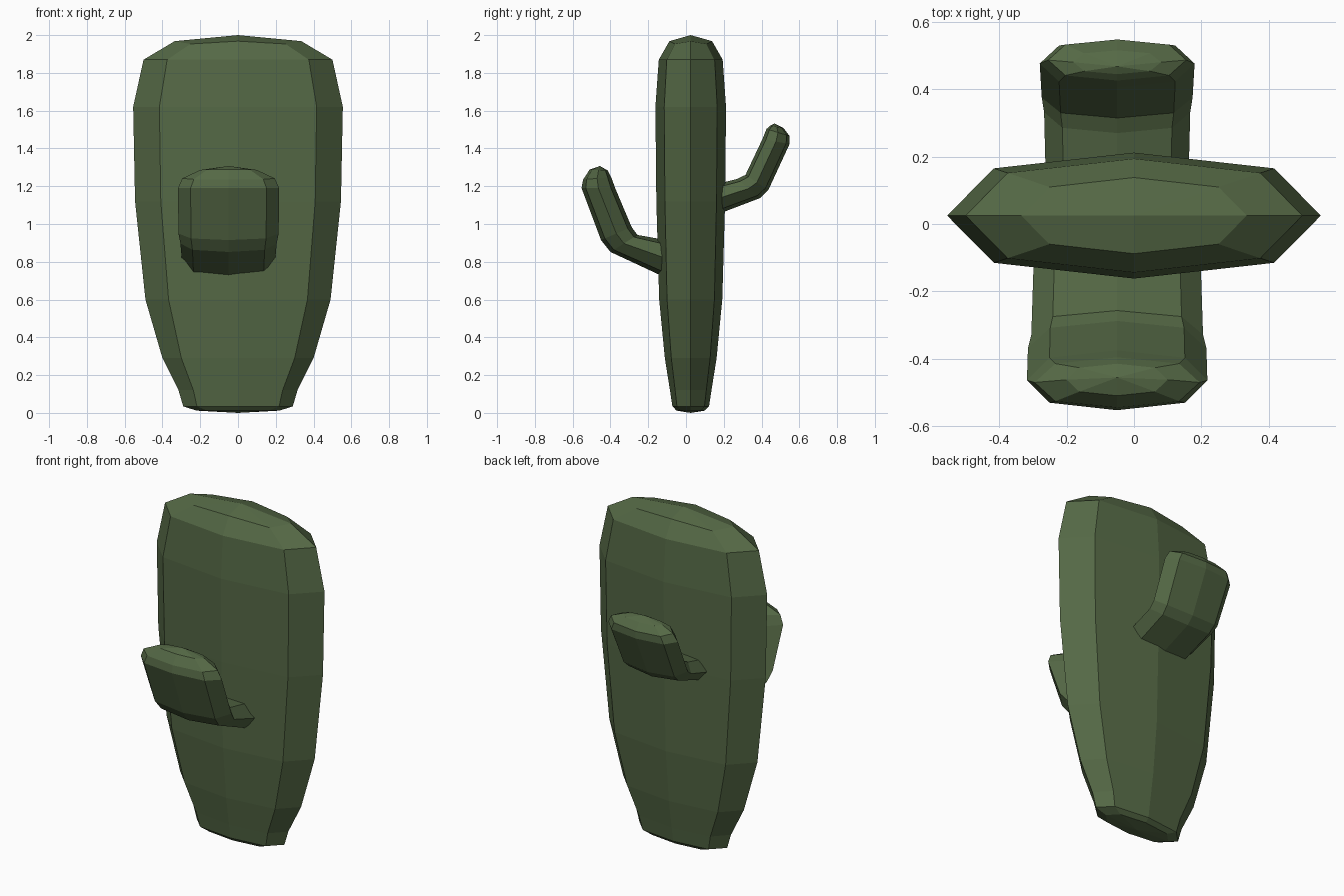
import bpy, bmesh

if "Cube" in bpy.data.objects:
    bpy.data.objects.remove(bpy.data.objects["Cube"])

green = bpy.data.materials.new("cactus_green")
green.diffuse_color = (0.09, 0.14, 0.06, 1)
green.use_nodes = True
green.node_tree.nodes["Principled BSDF"].inputs["Base Color"].default_value = green.diffuse_color

# Flattened eight-sided section: (fraction of half width, fraction of half depth)
SECTION = [(-1, 0), (-.75, -.75), (0, -1), (.75, -.75),
           (1, 0), (.75, .75), (0, 1), (-.75, .75)]


def loft(name, cx, rings, tip, foot=None, drop=0.0):
    """Rings are (near y, near z, far y, far z, half width); drop lowers the last ring's corners."""
    bm = bmesh.new()
    loops = []
    for i, (y0, z0, y1, z1, hw) in enumerate(rings):
        loop = []
        for sx, t in SECTION:
            u = (t + 1) / 2
            z = z0 + (z1 - z0) * u
            if i == len(rings) - 1 and abs(sx) == .75:
                z -= drop
            loop.append(bm.verts.new((cx + sx * hw, y0 + (y1 - y0) * u, z)))
        loops.append(loop)
    for a, b in zip(loops, loops[1:]):
        for k in range(8):
            n = (k + 1) % 8
            bm.faces.new((a[k], a[n], b[n], b[k]))
    # Close the ends with shallow fans
    for loop, point in ((loops[-1], tip), (loops[0], foot)):
        if point is None:
            bm.faces.new(loop)
            continue
        v = bm.verts.new((cx, *point))
        for k in range(8):
            bm.faces.new((loop[k], loop[(k + 1) % 8], v))
    bmesh.ops.recalc_face_normals(bm, faces=bm.faces)
    mesh = bpy.data.meshes.new(name)
    bm.to_mesh(mesh)
    bm.free()
    mesh.materials.append(green)
    obj = bpy.data.objects.new(name, mesh)
    bpy.context.collection.objects.link(obj)
    return obj


# Trunk: (z, half width, half depth)
levels = [(.012, .22, .075), (.035, .29, .097), (.12, .315, .11), (.29, .40, .137),
          (.60, .49, .167), (1.12, .545, .182), (1.62, .555, .187),
          (1.87, .50, .169), (1.968, .335, .113)]
YC = 0.025
loft("trunk", 0, [(YC - d, z, YC + d, z, w) for z, w, d in levels],
     (YC, 2.0), (YC, 0.0), drop=0.015)

# Front arm, bending upward
loft("front_arm", -0.05, [
    (-.02, .675, -.02, .90, .245),
    (-.40, .852, -.257, .942, .255),
    (-.45, .915, -.288, .984, .265),
    (-.553, 1.19, -.375, 1.19, .268),
    (-.545, 1.235, -.396, 1.248, .245),
    (-.51, 1.288, -.415, 1.284, .15)], (-.456, 1.307))

# Back arm, set higher and slightly smaller
loft("back_arm", -0.05, [
    (.05, 1.007, .05, 1.185, .21),
    (.394, 1.138, .27, 1.238, .217),
    (.436, 1.18, .315, 1.26, .224),
    (.548, 1.423, .405, 1.45, .23),
    (.548, 1.466, .426, 1.503, .205),
    (.516, 1.508, .445, 1.52, .13)], (.468, 1.532))
